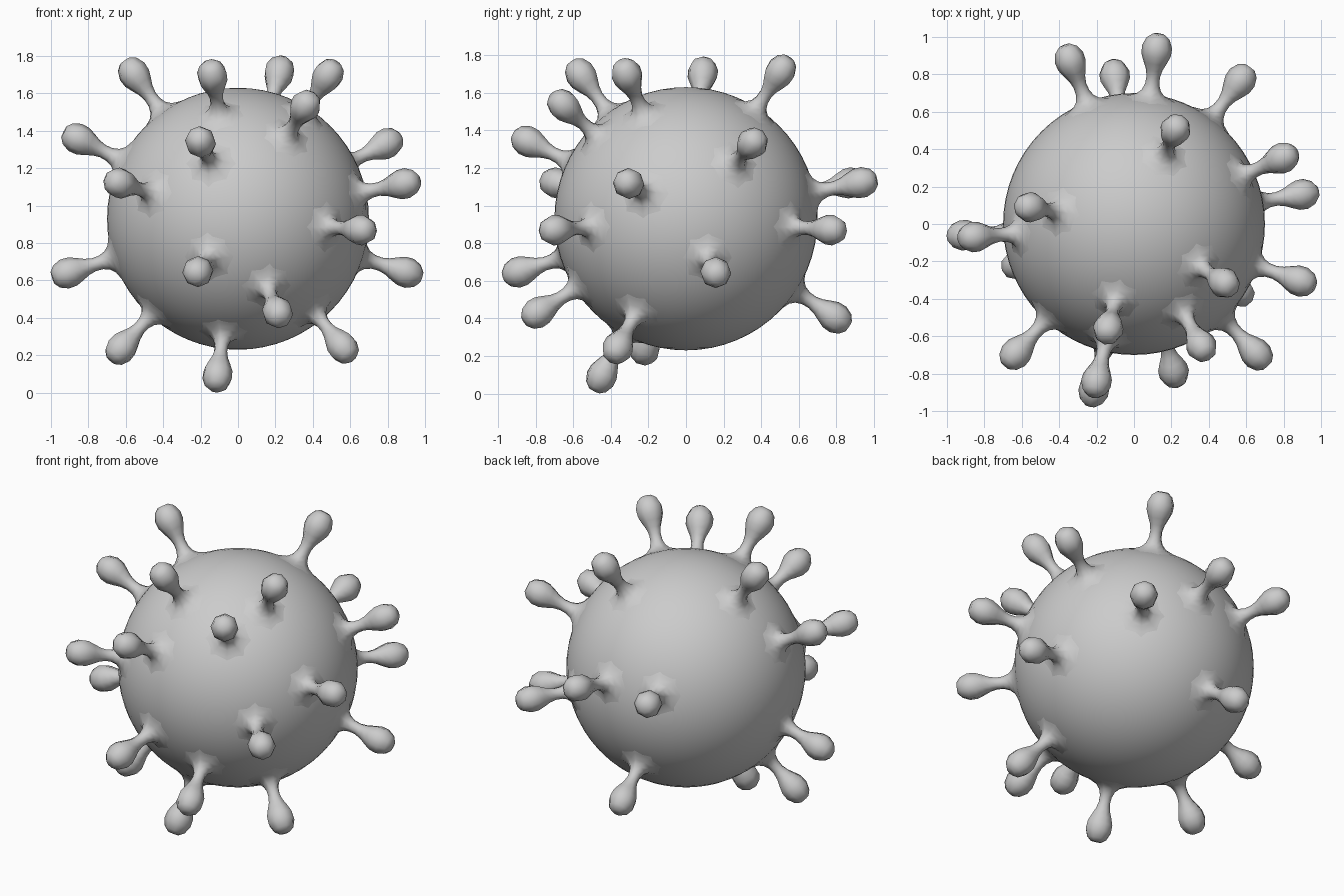
import bpy, bmesh, math
from mathutils import Vector

if "Cube" in bpy.data.objects:
    bpy.data.objects.remove(bpy.data.objects["Cube"])

CENTRE = Vector((0, 0, 0.93))

# Round body
bpy.ops.mesh.primitive_uv_sphere_add(segments=64, ring_count=32, radius=0.7, location=CENTRE)
body = bpy.context.object
body.name = "body"
bpy.ops.object.shade_smooth()

# Knob centres of the spikes (each spike points straight out of the body)
KNOBS = [
    (0.22, 0.50, 1.71), (-0.56, 0.09, 1.71), (0.49, -0.32, 1.71), (-0.14, -0.57, 1.71),
    (0.37, -0.67, 1.55), (-0.21, -0.88, 1.36), (-0.86, -0.07, 1.36), (0.81, 0.36, 1.34),
    (-0.63, -0.69, 1.12), (0.90, -0.31, 1.12), (0.12, 0.92, 1.12), (-0.34, 0.87, 1.12),
    (0.65, -0.69, 0.87), (0.57, 0.77, 0.87), (0.91, 0.16, 0.64), (-0.91, -0.06, 0.64),
    (-0.22, -0.91, 0.64), (0.22, -0.82, 0.41), (-0.10, 0.77, 0.42), (0.57, -0.37, 0.23),
    (-0.63, -0.22, 0.23), (-0.11, -0.45, 0.09),
]

# Spike profile: (distance from the body centre, radius), flared foot to blunt knob
PROFILE = [(0.675, 0.165), (0.693, 0.115), (0.71, 0.075), (0.735, 0.051), (0.77, 0.038),
           (0.81, 0.036), (0.85, 0.045), (0.89, 0.063), (0.93, 0.079), (0.975, 0.081),
           (1.02, 0.062), (1.043, 0.033)]
SIDES = 8


def spike_mesh():
    bm = bmesh.new()
    rings = []
    for z, r in PROFILE:
        rings.append([bm.verts.new((r * math.cos(2 * math.pi * i / SIDES),
                                    r * math.sin(2 * math.pi * i / SIDES), z))
                      for i in range(SIDES)])
    for a, b in zip(rings, rings[1:]):
        for i in range(SIDES):
            j = (i + 1) % SIDES
            bm.faces.new((a[i], a[j], b[j], b[i]))
    bm.faces.new(rings[-1])
    for f in bm.faces:
        f.smooth = True
    me = bpy.data.meshes.new("spike")
    bm.to_mesh(me)
    bm.free()
    return me


# Spikes
mesh = spike_mesh()
for n, k in enumerate(KNOBS):
    ob = bpy.data.objects.new(f"spike_{n + 1}", mesh)
    ob.location = CENTRE
    ob.rotation_mode = 'QUATERNION'
    ob.rotation_quaternion = (Vector(k) - CENTRE).to_track_quat('Z', 'Y')
    bpy.context.collection.objects.link(ob)
